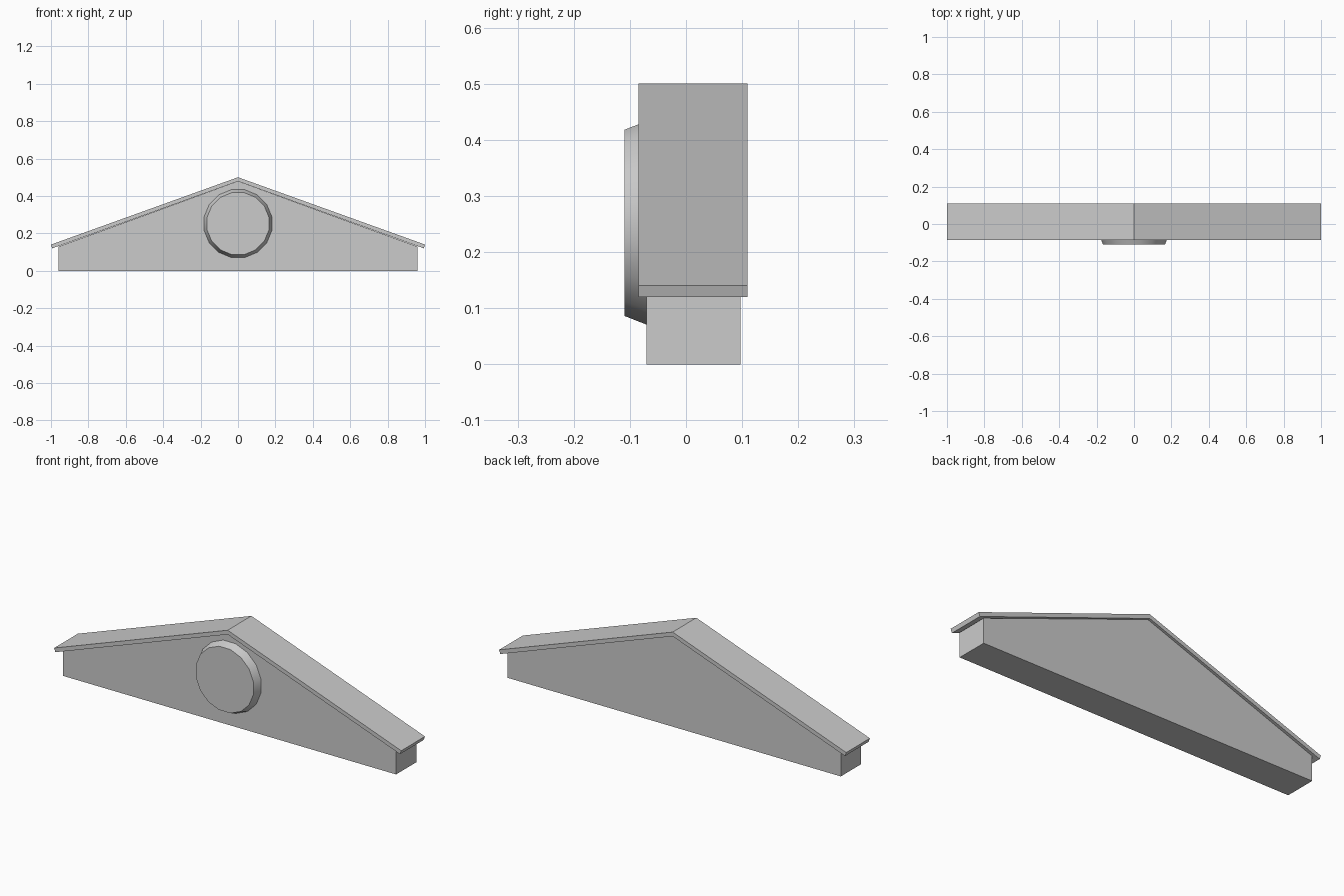
import bpy, bmesh, math
from mathutils import Matrix

cube = bpy.data.objects.get("Cube")
if cube:
    bpy.data.objects.remove(cube, do_unlink=True)

# Single stone colour
stone = bpy.data.materials.new("light_grey_stone")
stone.use_nodes = True
colour = (0.6, 0.6, 0.6, 1)
stone.diffuse_color = colour
stone.node_tree.nodes["Principled BSDF"].inputs["Base Color"].default_value = colour


def finish(name, bm):
    bmesh.ops.recalc_face_normals(bm, faces=bm.faces)
    mesh = bpy.data.meshes.new(name)
    bm.to_mesh(mesh)
    bm.free()
    mesh.materials.append(stone)
    obj = bpy.data.objects.new(name, mesh)
    bpy.context.collection.objects.link(obj)
    return obj


def extrude_profile(name, profile, y_front, y_back):
    """Extrude an x-z outline from front to back."""
    bm = bmesh.new()
    face = bm.faces.new([bm.verts.new((x, y_front, z)) for x, z in profile])
    out = bmesh.ops.extrude_face_region(bm, geom=[face])
    moved = [v for v in out["geom"] if isinstance(v, bmesh.types.BMVert)]
    bmesh.ops.translate(bm, verts=moved, vec=(0, y_back - y_front, 0))
    return finish(name, bm)


# Triangular wall with short upright ends
extrude_profile("gable_wall",
                [(-0.96, 0), (0.96, 0), (0.96, 0.129), (0, 0.478), (-0.96, 0.129)],
                -0.07, 0.097)

# Thin overhanging roof, ends cut square to the slope
extrude_profile("roof",
                [(-1, 0.14), (-0.993, 0.12), (0, 0.478),
                 (0.993, 0.12), (1, 0.14), (0, 0.5)],
                -0.085, 0.11)

# Round tapered medallion on the front
sides = 16
bm = bmesh.new()
bmesh.ops.create_cone(bm, cap_ends=True, segments=sides,
                      radius1=0.185, radius2=0.169, depth=0.04)
turn = Matrix.Rotation(math.pi / 2, 4, "X") @ Matrix.Rotation(math.pi / sides, 4, "Z")
bmesh.ops.transform(bm, matrix=Matrix.Translation((0, -0.09, 0.252)) @ turn, verts=bm.verts)
medallion = finish("round_medallion", bm)
bpy.ops.object.select_all(action="DESELECT")
medallion.select_set(True)
bpy.context.view_layer.objects.active = medallion
bpy.ops.object.shade_smooth_by_angle(angle=math.radians(35))
